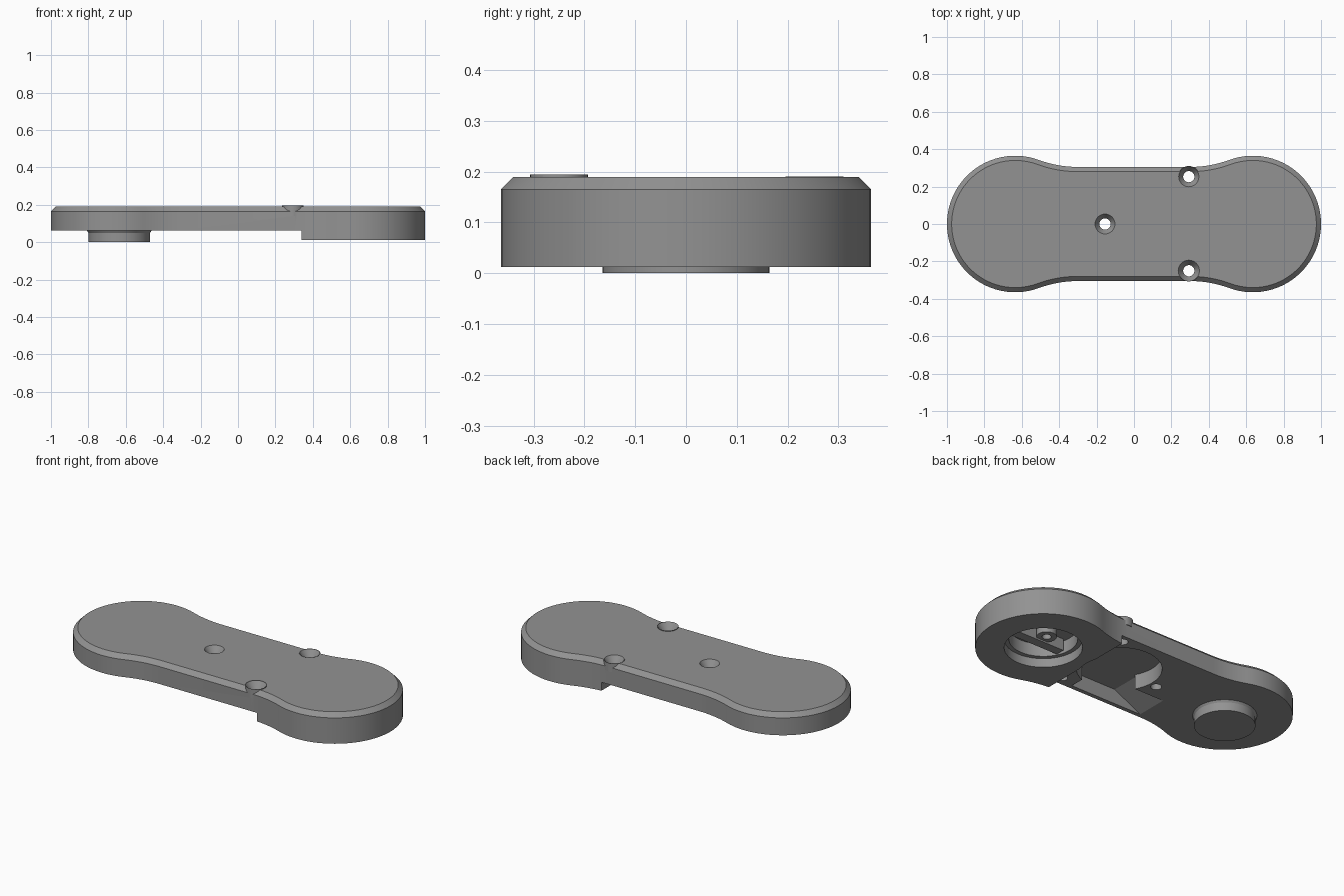
import bpy, bmesh, math
from mathutils import Matrix

if "Cube" in bpy.data.objects:
    bpy.data.objects.remove(bpy.data.objects["Cube"])

grey = bpy.data.materials.new("mid_grey")
grey.diffuse_color = (0.29, 0.29, 0.29, 1)
grey.use_nodes = True
grey.node_tree.nodes["Principled BSDF"].inputs["Base Color"].default_value = grey.diffuse_color


def outline(d):
    """Dog-bone outline, moved inward by d."""
    cx, r, fx, fr, w = 0.635, 0.365 - d, 0.30, 0.60 + d, 0.305
    a = math.atan2(w + 0.60, fx - cx)          # direction to the fillet centre
    quarter = [(cx + r * math.cos(a * i / 24), r * math.sin(a * i / 24)) for i in range(25)]
    for i in range(1, 11):                      # concave fillet into the waist
        t = a + (math.pi / 2 - a) * i / 10
        quarter.append((fx - fr * math.cos(t), w + 0.60 - fr * math.sin(t)))
    half = quarter + [(-x, y) for x, y in reversed(quarter)]
    return half + [(x, -y) for x, y in reversed(half[1:-1])]


def add(name, bm):
    bmesh.ops.recalc_face_normals(bm, faces=bm.faces)
    mesh = bpy.data.meshes.new(name)
    bm.to_mesh(mesh)
    bm.free()
    mesh.materials.append(grey)
    ob = bpy.data.objects.new(name, mesh)
    bpy.context.collection.objects.link(ob)
    return ob


def loft(name, loops):
    """Closed solid through loops of (points, z list or value)."""
    bm = bmesh.new()
    rings = [[bm.verts.new((x, y, z)) for x, y in pts] for pts, z in loops]
    n = len(rings[0])
    for a, b in zip(rings, rings[1:]):
        for i in range(n):
            bm.faces.new((a[i], a[(i + 1) % n], b[(i + 1) % n], b[i]))
    bm.faces.new(rings[0])
    bm.faces.new(rings[-1])
    return add(name, bm)


def disc(name, x, y, z0, z1, r0, r1=None, seg=48):
    bm = bmesh.new()
    bmesh.ops.create_cone(bm, cap_ends=True, segments=seg, radius1=r0,
                          radius2=r0 if r1 is None else r1, depth=z1 - z0,
                          matrix=Matrix.Translation((x, y, (z0 + z1) / 2)))
    return add(name, bm)


def box(name, x0, x1, y0, y1, z0, z1):
    return loft(name, [([(x0, y0), (x1, y0), (x1, y1), (x0, y1)], z) for z in (z0, z1)])


def combine(body, other, op):
    bpy.context.view_layer.objects.active = body
    m = body.modifiers.new(op, 'BOOLEAN')
    m.operation, m.solver, m.object = op, 'EXACT', other
    bpy.ops.object.modifier_apply(modifier=m.name)
    bpy.data.objects.remove(other)


# chamfered body, with the underside stepped up left of the thick end
body = loft("body_plate", [(outline(0), 0.012), (outline(0), 0.165), (outline(0.025), 0.19)])
combine(body, box("step_cutter", -1.2, 0.34, -0.6, 0.6, -0.1, 0.062), 'DIFFERENCE')

# round socket under the thick end
combine(body, disc("socket_cutter", 0.635, 0, -0.05, 0.065, 0.21), 'DIFFERENCE')
combine(body, disc("socket_inner_cutter", 0.635, 0, 0.05, 0.14, 0.185), 'DIFFERENCE')

# underside pocket and its ramped channel
combine(body, disc("pocket_cutter", 0.12, 0.02, 0.0, 0.15, 0.23), 'DIFFERENCE')
bm = bmesh.new()
prof = [(-0.28, 0.061), (-0.28, 0.02), (0.2, 0.02), (0.2, 0.15), (-0.1, 0.15)]
a = [bm.verts.new((x, -0.28, z)) for x, z in prof]
b = [bm.verts.new((x, -0.09, z)) for x, z in prof]
for i in range(5):
    j = (i + 1) % 5
    bm.faces.new((a[i], a[j], b[j], b[i]))
bm.faces.new(a)
bm.faces.new(b)
combine(body, add("channel_cutter", bm), 'DIFFERENCE')

# countersunk screw holes, the outer pair on raised bosses
for x, y, top in ((-0.155, 0, 0), (0.293, 0.253, 0.191), (0.293, -0.25, 0.195)):
    if top:
        combine(body, disc("boss", x, y, 0.14, top, 0.057, seg=32), 'UNION')
    combine(body, disc("screw_cutter", x, y, -0.1, 0.3, 0.03, seg=32), 'DIFFERENCE')
    combine(body, disc("sink_cutter", x, y, 0.155, 0.20, 0.03, 0.06, seg=32), 'DIFFERENCE')

# round foot with a small flare at its root
foot = disc("round_foot", -0.635, 0, 0.0, 0.07, 0.165)
flare = disc("foot_flare", -0.635, 0, 0.05, 0.07, 0.165, 0.178)

# latch bar and drilled post inside the socket
bar = box("socket_bar", 0.47, 0.80, -0.085, -0.03, 0.07, 0.145)
post = disc("socket_post", 0.62, 0.01, 0.08, 0.145, 0.055, seg=32)
combine(post, disc("post_cutter", 0.62, 0.01, 0.05, 0.12, 0.025, seg=24), 'DIFFERENCE')

for ob in (body, foot, flare, post):
    bpy.ops.object.select_all(action='DESELECT')
    ob.select_set(True)
    bpy.context.view_layer.objects.active = ob
    bpy.ops.object.shade_smooth_by_angle(angle=math.radians(25))
